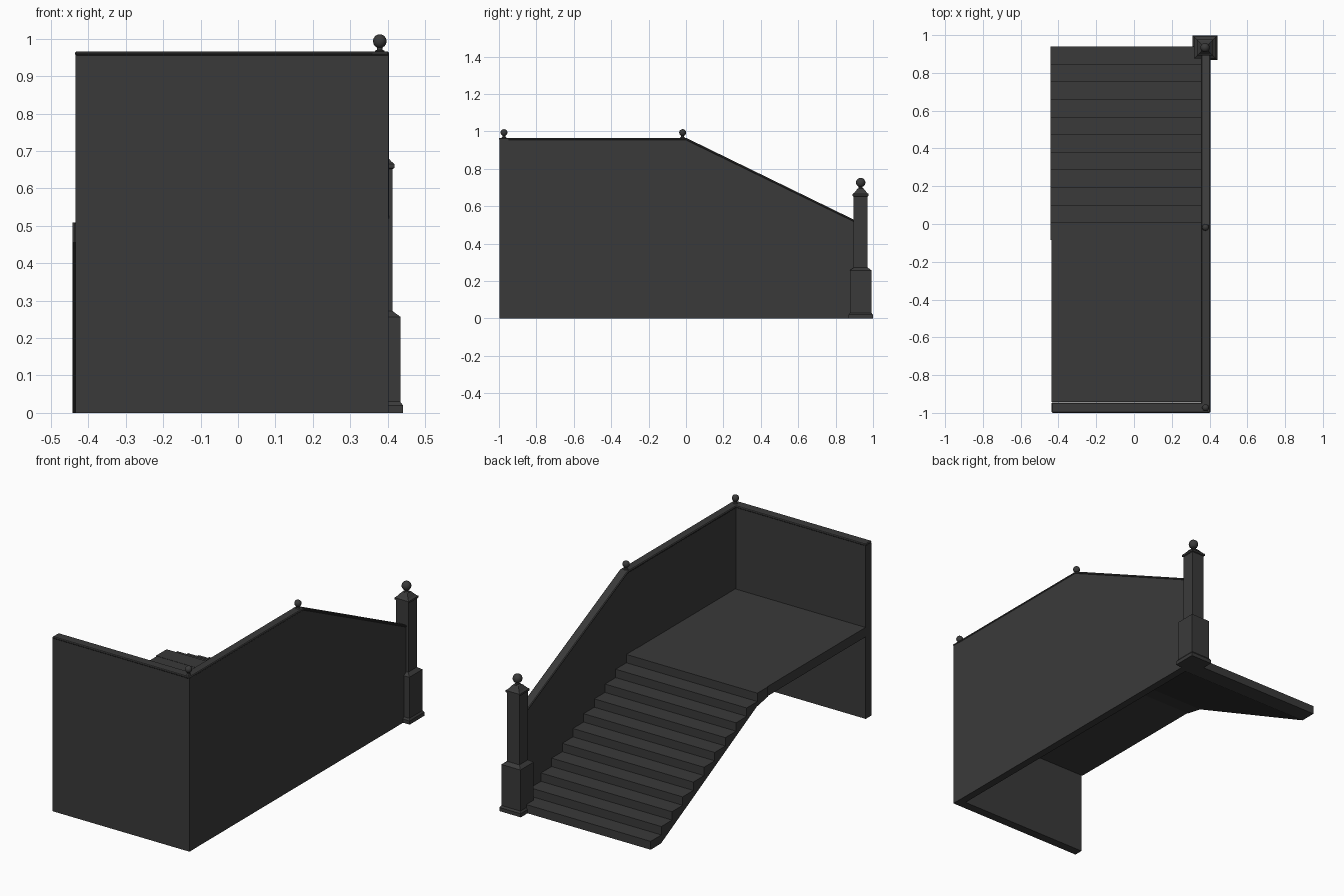
import bpy, bmesh, math
from mathutils import Vector

if "Cube" in bpy.data.objects:
    bpy.data.objects.remove(bpy.data.objects["Cube"])

mat = bpy.data.materials.new("dark_grey")
mat.diffuse_color = (0.042, 0.042, 0.042, 1)
mat.use_nodes = True
mat.node_tree.nodes["Principled BSDF"].inputs["Base Color"].default_value = mat.diffuse_color


def finish(name, bm):
    bmesh.ops.recalc_face_normals(bm, faces=bm.faces)
    me = bpy.data.meshes.new(name)
    bm.to_mesh(me)
    bm.free()
    me.materials.append(mat)
    ob = bpy.data.objects.new(name, me)
    bpy.context.collection.objects.link(ob)
    return ob


def side_profile(name, pts, x0, x1):
    """Extrude a (y, z) outline from x0 to x1."""
    bm = bmesh.new()
    f = bm.faces.new([bm.verts.new((x0, y, z)) for y, z in pts])
    new = bmesh.ops.extrude_face_region(bm, geom=[f])["geom"]
    bmesh.ops.translate(bm, vec=(x1 - x0, 0, 0),
                        verts=[g for g in new if isinstance(g, bmesh.types.BMVert)])
    return finish(name, bm)


def box(name, x0, x1, y0, y1, z0, z1):
    return side_profile(name, [(y0, z0), (y1, z0), (y1, z1), (y0, z1)], x0, x1)


def turned(name, profile, n, loc, smooth=False):
    """Stack n-sided rings of (radius, z); with n = 4 the radius is the half width."""
    bm = bmesh.new()
    k = math.sqrt(2) if n == 4 else 1
    rings = []
    for r, z in profile:
        rings.append([bm.verts.new((loc[0] + k * r * math.cos(2 * math.pi * (i + 0.5) / n),
                                    loc[1] + k * r * math.sin(2 * math.pi * (i + 0.5) / n),
                                    loc[2] + z)) for i in range(n)])
    for a, b in zip(rings, rings[1:]):
        for i in range(n):
            j = (i + 1) % n
            bm.faces.new((a[i], a[j], b[j], b[i]))
    bm.faces.new(rings[0])
    bm.faces.new(rings[-1])
    ob = finish(name, bm)
    if smooth:
        bpy.context.view_layer.objects.active = ob
        ob.select_set(True)
        bpy.ops.object.shade_smooth_by_angle(angle=math.radians(40))
        ob.select_set(False)
    return ob


def finial(name, loc, r, neck):
    """Flared foot, neck and ball."""
    prof = [(0.75 * r, 0), (0.7 * r, neck * 0.3), (0.42 * r, neck * 0.5), (0.42 * r, neck)]
    c = neck + 0.9 * r
    prof += [(r * math.cos(t), c + r * math.sin(t))
             for t in [math.radians(-60 + 145 * i / 8) for i in range(9)]]
    turned(name, prof, 14, loc, True)


# walls: side wall follows the stairs, front wall closes the landing
box("front_wall", -0.435, 0.402, -0.997, -0.948, 0, 0.957)
side_profile("side_wall", [(-0.997, 0), (0.9, 0), (0.9, 0.518), (0.0, 0.956), (-0.997, 0.956)],
             0.359, 0.401)

# wall copings with chamfered tops
front_cap = box("front_coping", -0.436, 0.404, -1.0, -0.945, 0.955, 0.966)
side_cap = side_profile("side_coping", [(-1.0, 0.954), (-0.003, 0.954), (0.9, 0.515), (0.9, 0.527),
                                        (0.0, 0.966), (-1.0, 0.966)], 0.355, 0.404)
for cap in (front_cap, side_cap):
    bev = cap.modifiers.new("chamfer", "BEVEL")
    bev.width = 0.004
    bev.segments = 1

# landing slab
box("landing", -0.437, 0.36, -0.943, -0.085, 0.455, 0.508)

# stair flight: eleven steps with a sloping underside
steps, run, rise, start = 11, 0.0932, 0.0463, 0.94
outline = [(start, 0)]
for i in range(steps):
    y = start - i * run
    outline += [(y, (i + 1) * rise), (y - run, (i + 1) * rise)]
outline += [(-0.085, 0.455), (0.012, 0.437), (0.85, 0)]
side_profile("stairs", outline, -0.442, 0.36)

# newel post
post = (0.376, 0.934, 0)
turned("newel_post", [(0.065, 0), (0.065, 0.02), (0.058, 0.03), (0.058, 0.257),
                      (0.0375, 0.272), (0.0375, 0.652), (0.043, 0.655), (0.043, 0.665),
                      (0.034, 0.672), (0.018, 0.692), (0.014, 0.694)], 4, post)
finial("newel_finial", (post[0], post[1], 0.69), 0.025, 0.014)

# small finials on the wall
for label, y in (("corner", -0.973), ("slope", -0.018)):
    finial(label + "_finial", (0.379, y, 0.964), 0.0185, 0.013)
